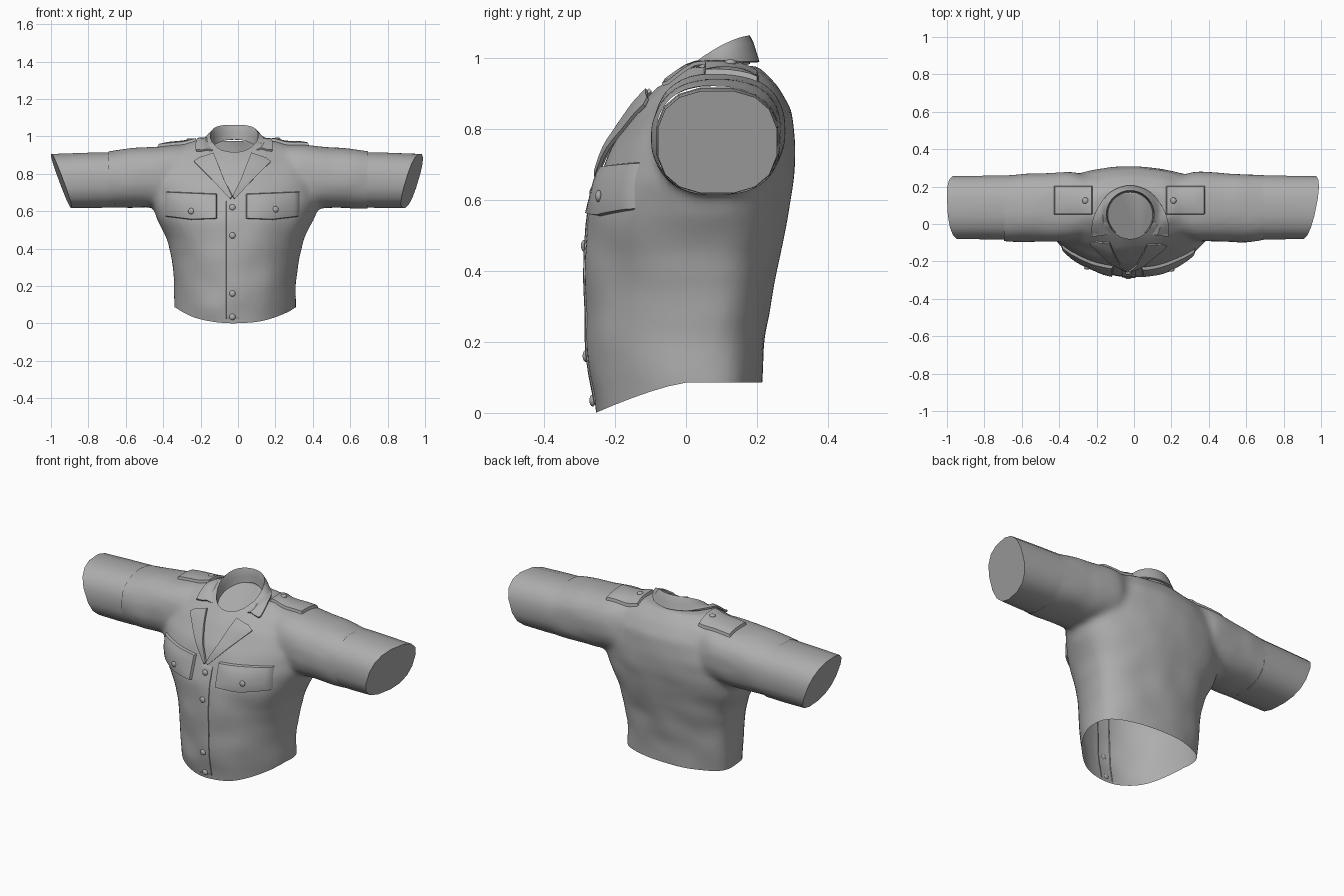
import bpy, bmesh, math
from mathutils import Vector, noise
from mathutils.bvhtree import BVHTree

if "Cube" in bpy.data.objects:
    bpy.data.objects.remove(bpy.data.objects["Cube"])

CX = -0.015
cloth = bpy.data.materials.new("grey cloth")
cloth.diffuse_color = (0.42, 0.42, 0.42, 1)
cloth.use_nodes = True
cloth.node_tree.nodes["Principled BSDF"].inputs["Base Color"].default_value = cloth.diffuse_color


def finish(name, bm, angle=40):
    bmesh.ops.recalc_face_normals(bm, faces=bm.faces)
    me = bpy.data.meshes.new(name)
    bm.to_mesh(me)
    bm.free()
    ob = bpy.data.objects.new(name, me)
    bpy.context.collection.objects.link(ob)
    me.materials.append(cloth)
    smooth(ob, angle)
    return ob


def smooth(ob, angle=40):
    bpy.ops.object.select_all(action='DESELECT')
    ob.select_set(True)
    bpy.context.view_layer.objects.active = ob
    bpy.ops.object.shade_smooth_by_angle(angle=math.radians(angle))


def modify(ob, kind, **settings):
    mod = ob.modifiers.new(kind.lower(), kind)
    for key, value in settings.items():
        setattr(mod, key, value)
    bpy.context.view_layer.objects.active = ob
    bpy.ops.object.modifier_apply(modifier=mod.name)


def loft(bm, rings, first_cap=True):
    rows = [[bm.verts.new(p) for p in ring] for ring in rings]
    n = len(rows[0])
    for a, b in zip(rows, rows[1:]):
        for i in range(n):
            bm.faces.new((a[i], a[(i + 1) % n], b[(i + 1) % n], b[i]))
    if first_cap:
        bm.faces.new(rows[0])
    bm.faces.new(rows[-1])


def spow(v, e):
    return math.copysign(abs(v) ** e, v)


def torso_ring(z, w, yf, yb, n=40):
    # pointed front, flatter back
    pts = []
    for i in range(n):
        t = 2 * math.pi * i / n
        c, s = math.cos(t), math.sin(t)
        y = 0.05 + ((yb - 0.05) * s ** 0.7 if s > 0 else (0.05 - yf) * s)
        pts.append((CX + w * c, y, z))
    return pts


def sleeve_ring(x, y, z, ry, rz, side, n=24, slant_y=0, slant_z=0):
    pts = []
    for i in range(n):
        t = 2 * math.pi * (i + 0.5) / n
        dy, dz = ry * spow(math.cos(t), 0.8), rz * spow(math.sin(t), 0.8)
        px = min(1.0, x + slant_y * dy + slant_z * dz)
        pts.append((side * px, y + dy, z + dz))
    return pts


def hem(y):
    return 0.085 - 0.083 * max(0, -y / 0.25) ** 1.3


def neck_floor(y):
    return 0.93 + 0.42 * (y - 0.05)


# body of the shirt: torso and sleeves fused into one soft shape
SECTIONS = [(-0.1, .31, -.24, .20), (0.0, .315, -.25, .205), (0.1, .32, -.272, .21),
            (0.22, .325, -.278, .222), (0.35, .335, -.28, .24), (0.45, .365, -.28, .265),
            (0.55, .415, -.278, .285), (0.65, .45, -.25, .30), (0.75, .45, -.205, .305),
            (0.85, .43, -.135, .293), (0.92, .35, -.07, .255), (0.972, .22, -.01, .205)]
bm = bmesh.new()
loft(bm, [torso_ring(*s) for s in SECTIONS])
for side in (-1, 1):
    loft(bm, [sleeve_ring(*r, side) for r in (
        (.15, .10, .81, .13, .145), (.32, .095, .795, .18, .157), (.45, .09, .784, .184, .162),
        (.58, .085, .776, .18, .156), (.72, .087, .767, .17, .148), (.85, .087, .765, .165, .14))])
body = finish("shirt_body", bm)
modify(body, 'REMESH', mode='VOXEL', voxel_size=0.018)
modify(body, 'SMOOTH', factor=0.5, iterations=7)

# gentle cloth folds
normals = [v.normal.copy() for v in body.data.vertices]
for v, nrm in zip(body.data.vertices, normals):
    v.co += nrm * (0.007 * noise.noise(Vector((v.co.x * 7, v.co.y * 5, v.co.z * 7))) + 0.003)


def cut(rings):
    b = bmesh.new()
    loft(b, rings)
    c = finish("cutter", b)
    modify(body, 'BOOLEAN', operation='DIFFERENCE', object=c, solver='EXACT')
    bpy.data.objects.remove(c)


# curved hem and sunken, tilted neck opening
ys = [-0.4 + 0.05 * i for i in range(17)]
profile = [(y, hem(y)) for y in ys] + [(0.4, -0.4), (-0.4, -0.4)]
cut([[(x, y, z) for y, z in profile] for x in (-0.6, 0.6)])
oval = [(-0.02 + .125 * math.cos(i * math.pi / 16), .05 + .13 * math.sin(i * math.pi / 16))
        for i in range(32)]
cut([[(x, y, neck_floor(y)) for x, y in oval], [(x, y, 1.2) for x, y in oval]])

# open the body at the hem and where the cuffs take over
bm = bmesh.new()
bm.from_mesh(body.data)
gone = []
for f in bm.faces:
    c = f.calc_center_median()
    at_hem = f.normal.z < -0.5 and all(abs(v.co.z - hem(v.co.y)) < 0.012 for v in f.verts)
    if at_hem or abs(c.x) > 0.70:
        gone.append(f)
bmesh.ops.delete(bm, geom=gone, context='FACES')
bm.to_mesh(body.data)
tree = BVHTree.FromBMesh(bm)
bm.free()
smooth(body, 45)


def on_front(x, z, off):
    hit = tree.ray_cast(Vector((x, -2, z)), Vector((0, 1, 0)))[0]
    y = hit.y if hit else 0
    y = min(y, -0.05) if z > 0.5 else min(y, -0.2)
    return Vector((x, y - off, z))


def on_top(x, y, off):
    hit = tree.ray_cast(Vector((x, y, 2)), Vector((0, 0, -1)))[0]
    return Vector((x, y, (hit.z if hit else 0.95) + off))


def sheet(name, f, nu, nv, thick=0.0):
    # grid with tight border rows so raised patches get a crisp edge
    def steps(n):
        return [0, .03] + [i / n for i in range(1, n)] + [.97, 1]
    us, vs = steps(nu), steps(nv)
    b = bmesh.new()
    g = [[b.verts.new(f(u, v)) for v in vs] for u in us]
    for i in range(len(us) - 1):
        for j in range(len(vs) - 1):
            b.faces.new((g[i][j], g[i + 1][j], g[i + 1][j + 1], g[i][j + 1]))
    ob = finish(name, b)
    if thick:
        modify(ob, 'SOLIDIFY', thickness=thick, offset=0)
        smooth(ob)
    return ob


def pad(u, v, high):
    edge = min(u, v, 1 - u, 1 - v)
    return -0.005 if edge <= 0 else high * (0.7 + 1.2 * min(edge, .25))


def button(name, p, axis, r=0.017):
    b = bmesh.new()
    bmesh.ops.create_uvsphere(b, u_segments=12, v_segments=8, radius=r)
    bmesh.ops.scale(b, vec=(1, 1, 0.55), verts=b.verts)
    ob = finish(name, b)
    ob.rotation_euler = Vector(axis).to_track_quat('Z', 'Y').to_euler()
    ob.location = p


# cuffs with slanted closed ends
for side, tag, end, sy, sz in ((-1, "left", .945, .07, .37), (1, "right", .93, .2, .3)):
    bm = bmesh.new()
    loft(bm, [sleeve_ring(x, .088, z, ry, rz, side, 16, a, b) for x, z, ry, rz, a, b in (
        (.65, .768, .16, .14, 0, 0), (.66, .768, .175, .15, 0, 0),
        (.78, .765, .173, .15, sy * .3, sz * .3), (end, .762, .17, .146, sy, sz))],
        first_cap=False)
    finish(tag + "_cuff", bm, 35)


# collar: stand, fold and falling outer edge widening to the front points
def collar(u, v):
    a = math.radians(-140 + 280 * u)
    q = abs(2 * u - 1)
    top = 1.057 - .165 * ((1 - math.cos(a)) / 2) ** 1.5
    k = max(0, v * 2 - 1)
    r = .125 + .01 * min(v, .5) + .022 * k
    p = Vector((-0.02 + r * math.sin(a), .05 + r * math.cos(a), top))
    if v < 0.5:
        low = neck_floor(p.y)
        p.z = low + (top - low) * v * 2
    else:
        p.x += math.copysign(.105 * q ** 2.2, a) * k
        p.z -= k * (.07 - .075 * q ** 2)
        if k > 0.3 and q > 0.3:
            p.z = max(p.z, on_top(p.x, p.y, 0.012).z)
    return p


sheet("collar", collar, 28, 8, 0.01)

# lapels folded out from the neckline
INNER = [(.10, .91), (.08, .86), (.045, .77), (0, .68)]
OUTER = [(.175, .885), (.205, .865), (.11, .77), (.012, .665)]


def along(pts, t):
    i = min(int(t * 3), 2)
    return Vector(pts[i]).lerp(Vector(pts[i + 1]), t * 3 - i)


for side, tag in ((-1, "left"), (1, "right")):
    def lapel(u, v):
        p = along(INNER, u).lerp(along(OUTER, u), v)
        return on_front(-0.03 + side * p.x, p.y, 0.012 + 0.018 * (1 - v) * (1 - u * .6))
    sheet(tag + "_lapel", lapel, 12, 4, 0.01)

# button placket
sheet("placket", lambda u, v: on_front(-.065 + .075 * u, .012 + .655 * v, pad(u, v, .005)), 4, 24)

# chest pocket flaps, shoulder straps and their buttons
for tag, x0, x1, tilt, bx, bz in (("left", -.39, -.11, -.012, -.25, .60),
                                  ("right", .04, .33, .012, .20, .61)):
    def flap(u, v):
        x = x0 + (x1 - x0) * u
        dip = -.012 * (1 - abs(2 * u - 1)) * (1 - v)
        return on_front(x, .565 + .135 * v + tilt * (u - .5) + dip, pad(u, v, .022))
    sheet(tag + "_pocket_flap", flap, 10, 6)
    button(tag + "_pocket_button", on_front(bx, bz, .022), (0, -1, 0))

for tag, x0, x1, bx in (("left", -.43, -.22, -.26), ("right", .17, .38, .21)):
    sheet(tag + "_shoulder_strap",
          lambda u, v: on_top(x0 + (x1 - x0) * u, .05 + .155 * v, pad(u, v, .02)), 8, 6)
    button(tag + "_strap_button", on_top(bx, .125, .018), (0, 0, 1))

# front buttons
for i, z in enumerate((.62, .47, .16, .035)):
    button("front_button_%d" % (i + 1), on_front(-.03, z, .005), (0, -1, 0))
